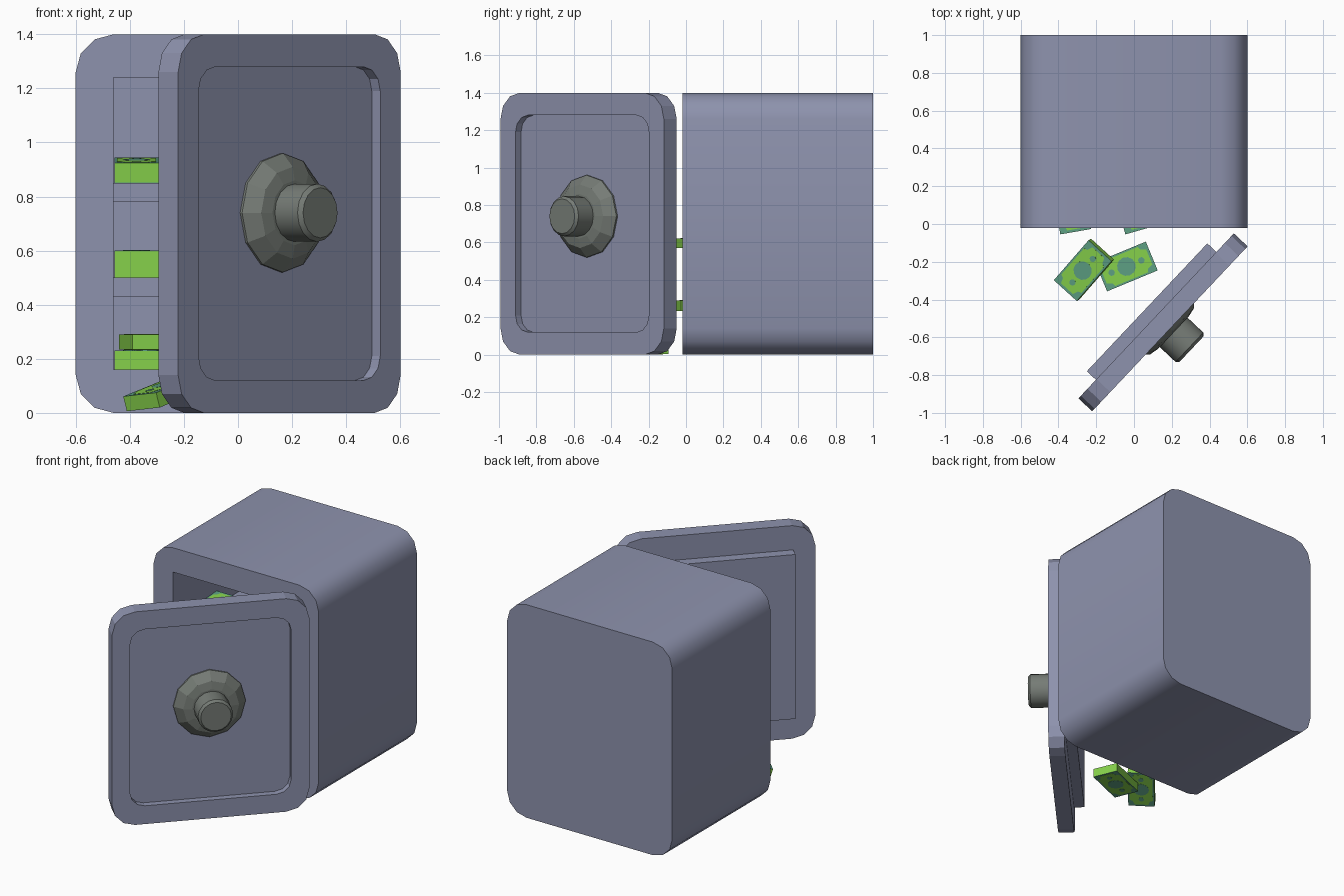
import bpy, bmesh, math
from mathutils import Matrix, Vector, Euler

if "Cube" in bpy.data.objects:
    bpy.data.objects.remove(bpy.data.objects["Cube"])


def material(name, rgb):
    m = bpy.data.materials.new(name)
    m.diffuse_color = (*rgb, 1)
    m.use_nodes = True
    m.node_tree.nodes["Principled BSDF"].inputs["Base Color"].default_value = m.diffuse_color
    return m


STEEL = material("blue grey steel", (0.27, 0.29, 0.42))
DARK = material("grey dial metal", (0.18, 0.20, 0.18))
GREEN = material("note green", (0.24, 0.64, 0.07))
TEAL = material("note teal", (0.11, 0.35, 0.23))
MATS = [STEEL, DARK, GREEN, TEAL]


def round_rect(w, h, r, y, cz=0.0, segs=3):
    """Rounded rectangle in the xz plane at depth y."""
    pts = []
    for k, (sx, sz) in enumerate([(1, 1), (-1, 1), (-1, -1), (1, -1)]):
        for i in range(segs + 1):
            a = math.pi / 2 * (k + i / segs)
            pts.append(Vector((sx * (w / 2 - r) + r * math.cos(a), y,
                               cz + sz * (h / 2 - r) + r * math.sin(a))))
    return pts


def circle(r, y, n):
    return [Vector((r * math.cos(2 * math.pi * i / n + math.pi / 2), y,
                    r * math.sin(2 * math.pi * i / n + math.pi / 2))) for i in range(n)]


def loft(bm, rings, mat):
    """Skin a list of equal rings and cap both ends."""
    vs = [[bm.verts.new(p) for p in ring] for ring in rings]
    n = len(vs[0])
    faces = [bm.faces.new(vs[0]), bm.faces.new(vs[-1][::-1])]
    for a, b in zip(vs, vs[1:]):
        faces += [bm.faces.new((a[i], b[i], b[(i + 1) % n], a[(i + 1) % n])) for i in range(n)]
    for f in faces:
        f.material_index = MATS.index(mat)


def finish(bm, name, matrix=Matrix(), smooth=False):
    bmesh.ops.remove_doubles(bm, verts=bm.verts, dist=1e-5)
    bmesh.ops.recalc_face_normals(bm, faces=bm.faces)
    # keep only the materials this part uses
    used = sorted({f.material_index for f in bm.faces})
    for f in bm.faces:
        f.material_index = used.index(f.material_index)
    me = bpy.data.meshes.new(name)
    bm.to_mesh(me)
    bm.free()
    for i in used:
        me.materials.append(MATS[i])
    ob = bpy.data.objects.new(name, me)
    bpy.context.collection.objects.link(ob)
    ob.matrix_world = matrix
    if smooth:
        bpy.ops.object.select_all(action='DESELECT')
        ob.select_set(True)
        bpy.context.view_layer.objects.active = ob
        bpy.ops.object.shade_smooth_by_angle(angle=math.radians(40))
    return ob


def lofted(name, rings, mat, matrix=Matrix(), smooth=False):
    bm = bmesh.new()
    loft(bm, rings, mat)
    return finish(bm, name, matrix, smooth)


# safe body with open square cavity
lofted("safe_body", [round_rect(1.2, 1.4, 0.14, 1.0, 0.7), round_rect(1.2, 1.4, 0.14, -0.02, 0.7),
                     round_rect(0.92, 1.08, 0, -0.02, 0.7), round_rect(0.92, 1.08, 0, 0.88, 0.7)],
       STEEL, smooth=True)

# two shelves
for i, z in enumerate((0.465, 0.815)):
    lofted(f"shelf_{i + 1}", [round_rect(0.92, 0.07, 0, 0.88, z), round_rect(0.92, 0.07, 0, 0.03, z)], STEEL)

# swung-open door: panel with recess, inner plug, dial
door = Matrix.Translation((0.19, -0.555, 0.7)) @ Matrix.Rotation(math.radians(46.7), 4, 'Z')
lofted("door_panel", [round_rect(1.2, 1.4, 0.14, 0.1), round_rect(1.2, 1.4, 0.14, 0),
                      round_rect(0.98, 1.16, 0.09, 0), round_rect(0.98, 1.16, 0.09, 0.043)], STEEL, door)
lofted("door_plug", [round_rect(0.93, 1.08, 0, 0.166), round_rect(0.93, 1.08, 0, 0.098)], STEEL, door)
dial = door @ Matrix.Translation((0, 0.043, 0.04))
lofted("dial_base", [circle(r, y, 12) for r, y in
                     ((0.22, 0.003), (0.22, -0.01), (0.17, -0.06), (0.12, -0.07))], DARK, dial)
lofted("dial_knob", [circle(r, y, 16) for r, y in
                     ((0.107, -0.05), (0.107, -0.185), (0.093, -0.2))], DARK, dial, True)


def bundle(name, loc, rot, t=0.055, length=0.29, width=0.165):
    """Note bundle: green block with a printed face on both sides."""
    bm = bmesh.new()
    loft(bm, [round_rect(length, width, 0, s * t / 2) for s in (-1, 1)], GREEN)
    a, b, c = length / 2 - 0.014, width / 2 - 0.01, 0.03
    corner = [(a, b - c), (a - c, b - c * 0.6), (a - c * 1.2, b)]
    field = []
    for k, (sx, sz) in enumerate([(1, 1), (-1, 1), (-1, -1), (1, -1)]):
        for x, z in (corner if k % 2 == 0 else corner[::-1]):
            field.append((sx * x, sz * z))
    discs = [(0, 0.05), (-0.085, 0.017), (0.085, 0.017)]
    for s in (-1, 1):
        y0 = s * t / 2
        loft(bm, [round_rect(length, width, 0, y) for y in (y0, y0 + s * 0.001)], TEAL)
        loft(bm, [[Vector((x, y, z)) for x, z in field]
                  for y in (y0 + s * 0.0005, y0 + s * 0.002)], GREEN)
        for dx, r in discs:
            loft(bm, [[p + Vector((dx, 0, 0)) for p in circle(r, y, 12)]
                      for y in (y0 + s * 0.0015, y0 + s * 0.003)], TEAL)
    # lay flat: depth axis becomes z
    bmesh.ops.rotate(bm, verts=bm.verts, matrix=Matrix.Rotation(math.pi / 2, 3, 'X'))
    e = Euler([math.radians(v) for v in rot])
    finish(bm, name, Matrix.Translation(loc) @ e.to_matrix().to_4x4())


# rows of bundles on the floor and shelves
for row, (z, t, y, tilt) in enumerate(((0.16, 0.07, 0.2, 0), (0.5, 0.07, 0.2, 0), (0.85, 0.075, 0.29, 4))):
    for col in range(5):
        h = 0.1 if row == 1 and col == 0 else t
        rise = 0.145 * math.sin(math.radians(tilt))
        bundle(f"bundle_row{row + 1}_{col + 1}", (-0.375 + col * 0.1875, y, z + h / 2 + rise),
               (0, -tilt, 90), h - 0.002)

# loose bundles poking out of the safe
bundle("loose_bundle_low", (-0.334, 0.102, 0.262), (0, 0, 100))
bundle("loose_bundle_high", (-0.006, 0.107, 0.596), (0, 0, 106), 0.05)

# fallen bundles on the ground, one leaning on the other
bundle("fallen_bundle_flat", (-0.04, -0.225, 0.031), (0, 0, 22.5))
bundle("fallen_bundle_leaning", (-0.265, -0.243, 0.078), (-5, -15, 49))
